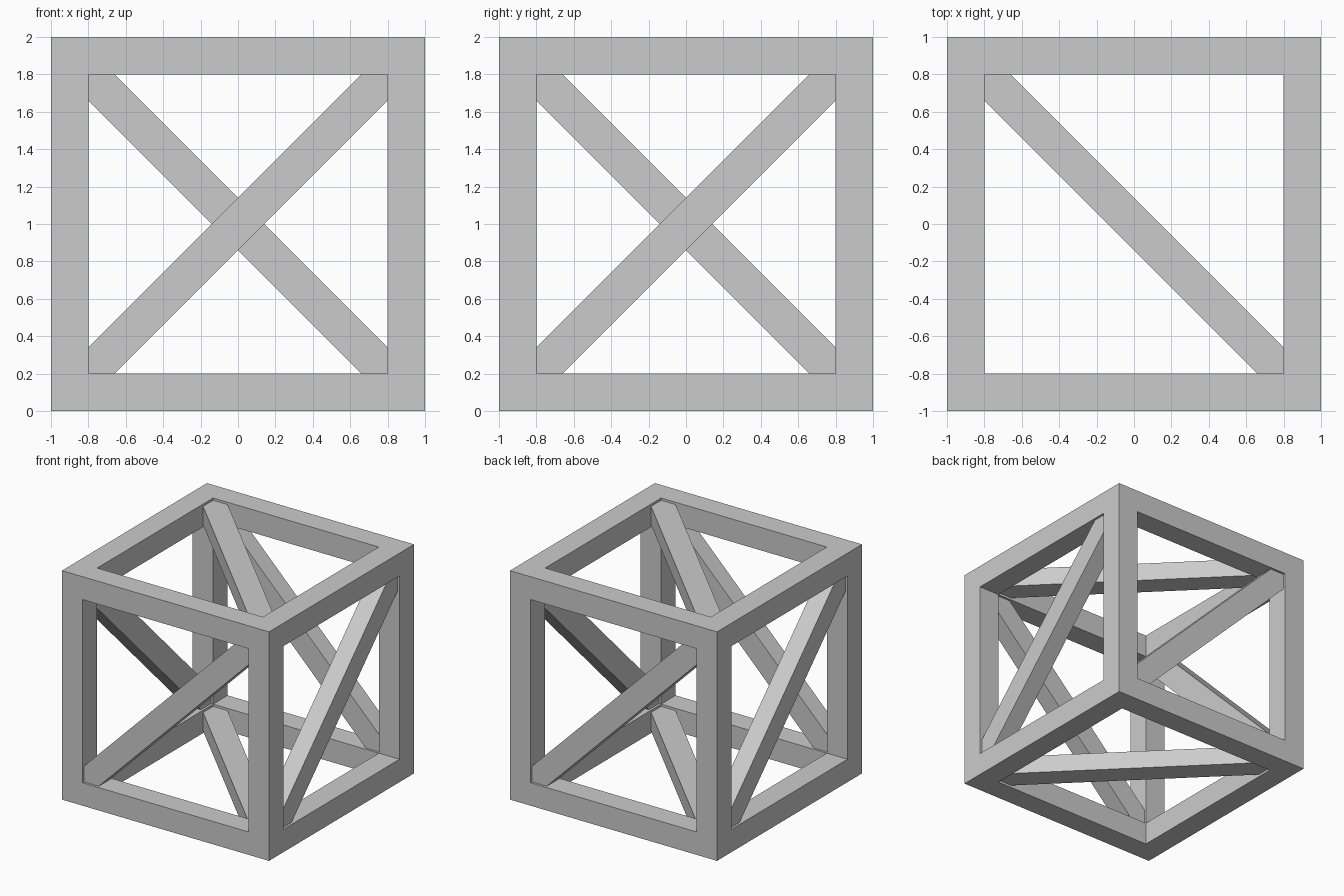
import bpy, bmesh
from itertools import product
from mathutils import Vector

if "Cube" in bpy.data.objects:
    bpy.data.objects.remove(bpy.data.objects["Cube"])

BEAM = 0.2           # square frame beam width
INNER = 1 - BEAM     # half width of each opening
CUT = 0.14           # brace end measured along the opening edge
INSET, DEPTH = 0.02, 0.16
CENTRE = Vector((0, 0, 1))


def add_object(name, bm):
    bmesh.ops.recalc_face_normals(bm, faces=bm.faces)
    mesh = bpy.data.meshes.new(name)
    bm.to_mesh(mesh)
    bm.free()
    obj = bpy.data.objects.new(name, mesh)
    bpy.context.collection.objects.link(obj)
    return obj


# Cube frame: skin of a 3x3x3 grid in which only edge and corner cells are solid
def build_frame():
    grid = (-1, -INNER, INNER, 1)

    def solid(c):
        return all(0 <= i <= 2 for i in c) and sum(i != 1 for i in c) >= 2

    bm = bmesh.new()
    for cell in filter(solid, product(range(3), repeat=3)):
        for axis, side in product(range(3), (0, 1)):
            neighbour = list(cell)
            neighbour[axis] += 2 * side - 1
            if solid(neighbour):
                continue
            u, v = (axis + 1) % 3, (axis + 2) % 3
            corners = []
            for du, dv in ((0, 0), (1, 0), (1, 1), (0, 1)):
                p = Vector()
                p[axis] = grid[cell[axis] + side]
                p[u] = grid[cell[u] + du]
                p[v] = grid[cell[v] + dv]
                corners.append(bm.verts.new(p + CENTRE))
            bm.faces.new(corners)
    bmesh.ops.remove_doubles(bm, verts=bm.verts, dist=1e-4)
    return add_object("frame", bm)


# Diagonal brace: six-sided profile fitted into an opening, then extruded inward
def build_brace(name, u, v, out):
    u, v, out = Vector(u), Vector(v), Vector(out)
    a, b = INNER, INNER - CUT
    profile = [(-a, -a), (-b, -a), (a, b), (a, a), (b, a), (-a, -b)]
    bm = bmesh.new()
    face = bm.faces.new([bm.verts.new(CENTRE + u * x + v * y + out * (1 - INSET))
                         for x, y in profile])
    extruded = bmesh.ops.extrude_face_region(bm, geom=[face], use_keep_orig=True)
    moved = [g for g in extruded["geom"] if isinstance(g, bmesh.types.BMVert)]
    bmesh.ops.translate(bm, verts=moved, vec=-out * DEPTH)
    return add_object(name, bm)


build_frame()
X, Y, Z = (1, 0, 0), (0, 1, 0), (0, 0, 1)
NX, NY, NZ = (-1, 0, 0), (0, -1, 0), (0, 0, -1)
for name, u, v, out in (
        ("front_brace", X, Z, NY), ("back_brace", NX, Z, Y),
        ("right_brace", Y, Z, X), ("left_brace", NY, Z, NX),
        ("top_brace", X, NY, Z), ("bottom_brace", X, NY, NZ)):
    build_brace(name, u, v, out)
